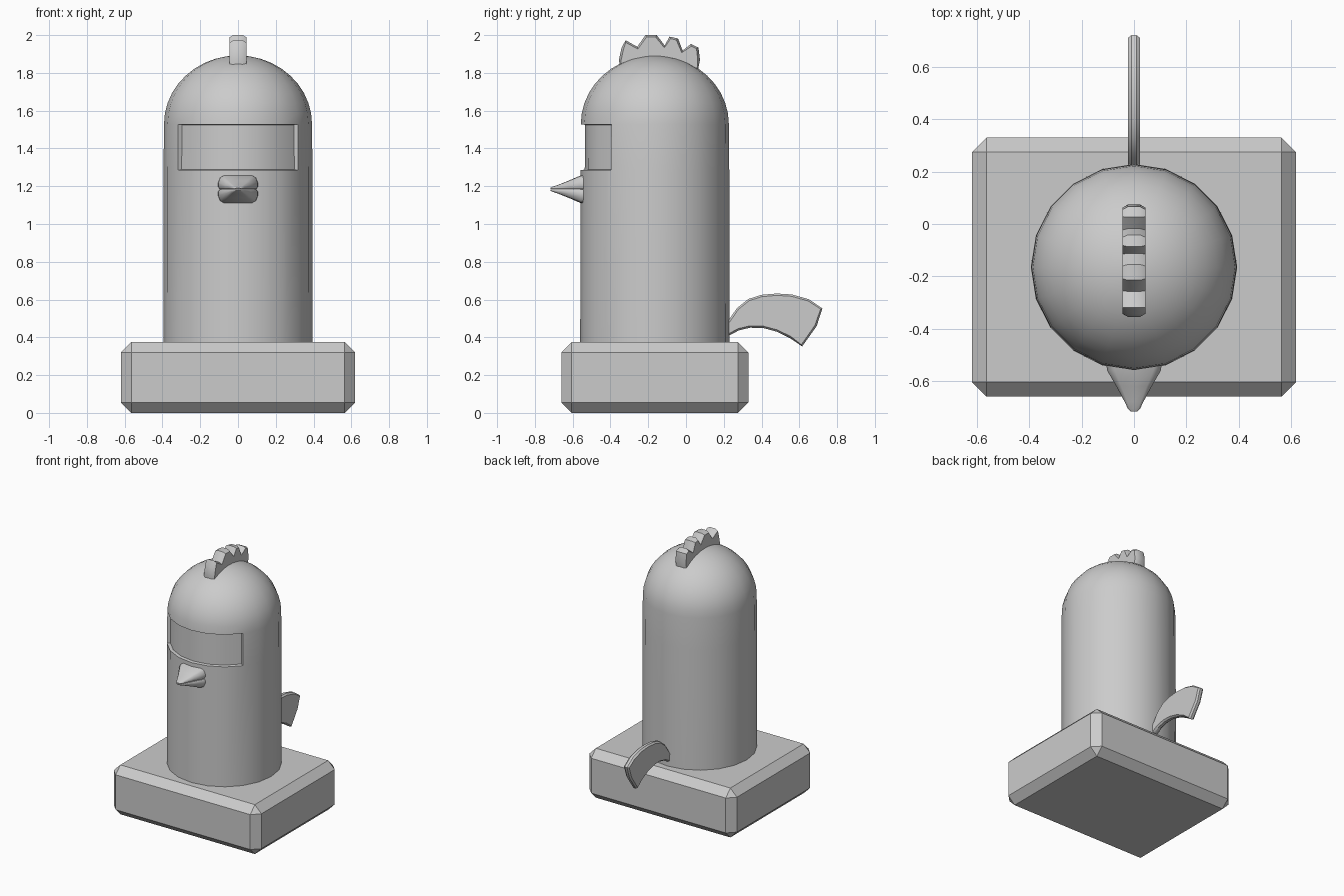
import bpy, bmesh, math
from mathutils import Vector

if "Cube" in bpy.data.objects:
    bpy.data.objects.remove(bpy.data.objects["Cube"])

CY = -0.165    # body axis, y
R = 0.394      # body radius
SIDES = 20


def finish(name, bm, smooth=True, bevel=0.0, segments=1, bevel_angle=40):
    bmesh.ops.recalc_face_normals(bm, faces=bm.faces[:])
    mesh = bpy.data.meshes.new(name)
    bm.to_mesh(mesh)
    bm.free()
    ob = bpy.data.objects.new(name, mesh)
    bpy.context.collection.objects.link(ob)
    if bevel:
        mod = ob.modifiers.new("bevel", 'BEVEL')
        mod.width, mod.segments = bevel, segments
        mod.limit_method = 'ANGLE'
        mod.angle_limit = math.radians(bevel_angle)
    if smooth:
        bpy.ops.object.select_all(action='DESELECT')
        ob.select_set(True)
        bpy.context.view_layer.objects.active = ob
        bpy.ops.object.shade_smooth_by_angle(angle=math.radians(35))
    return ob


def loft(bm, rings):
    """Skin a list of equal-length rings and cap both ends."""
    loops = [[bm.verts.new(p) for p in ring] for ring in rings]
    n = len(loops[0])
    for a, b in zip(loops, loops[1:]):
        for i in range(n):
            j = (i + 1) % n
            bm.faces.new((a[i], a[j], b[j], b[i]))
    bm.faces.new(loops[0])
    bm.faces.new(loops[-1])


def slab(name, profile, half, rim, inset):
    """Side (y, z) outline with thickness in x and softened rims."""
    pts = [Vector(p) for p in profile]
    n = len(pts)
    area = sum(pts[i].cross(pts[(i + 1) % n]) for i in range(n))
    sign = 1 if area > 0 else -1
    inner = []
    for i, p in enumerate(pts):
        t = (pts[(i + 1) % n] - pts[i - 1]).normalized()
        inner.append(p + Vector((-t.y, t.x)) * sign * inset)
    layers = [(-half, inner), (-half + rim, pts), (half - rim, pts), (half, inner)]
    bm = bmesh.new()
    loft(bm, [[(x, p.x, p.y) for p in ring] for x, ring in layers])
    return finish(name, bm)


# Base: chamfered block
bm = bmesh.new()
bmesh.ops.create_cube(bm, size=1)
for v in bm.verts:
    v.co = (v.co.x * 1.24, v.co.y * 0.99 + CY, (v.co.z + 0.5) * 0.375)
finish("base", bm, smooth=False, bevel=0.055)

# Body: cylinder with a domed top
levels = [(R + 0.001, 0.36), (R, 1.285), (R - 0.002, 1.528)]
for k in range(1, 10):
    a = k * math.pi / 20
    levels.append(((R - 0.002) * math.cos(a), 1.528 + 0.364 * math.sin(a)))
levels.append((0.012, 1.892))
bm = bmesh.new()
loft(bm, [[(r * math.cos(i * math.tau / SIDES), CY + r * math.sin(i * math.tau / SIDES), z)
           for i in range(SIDES)] for r, z in levels])

# Visor recess across the front six faces
visor = []
for f in bm.faces:
    c = f.calc_center_median()
    if 1.3 < c.z < 1.5 and math.atan2(abs(c.x), CY - c.y) < math.radians(54):
        visor.append(f)
bmesh.ops.recalc_face_normals(bm, faces=bm.faces[:])
bmesh.ops.inset_region(bm, faces=visor, thickness=0.003, depth=0, use_even_offset=True)
for v in {v for f in visor for v in f.verts}:
    v.co.x *= 0.942
    v.co.y = CY + (v.co.y - CY) * 0.942
finish("body", bm)

# Beak: two mirrored tapering halves
for name, s in (("upper_beak", 1), ("lower_beak", -1)):
    section = [(-0.93, 0.0), (0.93, 0.0), (1, 0.15), (1, 0.45), (0.9, 0.82),
               (0.72, 0.97), (0, 1.0), (-0.72, 0.97), (-0.9, 0.82), (-1, 0.45), (-1, 0.15)]
    steps = [(-0.50, 0.110, 0.080), (-0.56, 0.103, 0.070), (-0.62, 0.068, 0.044),
             (-0.68, 0.036, 0.020), (-0.707, 0.023, 0.011), (-0.718, 0.011, 0.005)]
    bm = bmesh.new()
    loft(bm, [[(x * w, y, 1.184 + s * (0.002 + z * h)) for x, z in section]
              for y, w, h in steps])
    finish(name, bm)

# Comb: jagged crest on the dome
slab("comb", [(-0.345, 1.80), (-0.355, 1.87), (-0.342, 1.93), (-0.32, 1.973), (-0.258, 1.938),
              (-0.215, 2.0), (-0.155, 2.0), (-0.113, 1.945), (-0.087, 1.992), (-0.042, 1.982),
              (-0.018, 1.918), (0.026, 1.953), (0.066, 1.934), (0.074, 1.87), (0.06, 1.80),
              (-0.14, 1.84)],
     half=0.044, rim=0.02, inset=0.012)

# Tail: curved flat plume
slab("tail", [(0.17, 0.40), (0.225, 0.49), (0.27, 0.555), (0.33, 0.603), (0.40, 0.625),
              (0.48, 0.632), (0.56, 0.627), (0.65, 0.602), (0.722, 0.553), (0.692, 0.46),
              (0.615, 0.352), (0.55, 0.396), (0.48, 0.43), (0.41, 0.449), (0.34, 0.451),
              (0.28, 0.437), (0.22, 0.405)],
     half=0.022, rim=0.012, inset=0.01)
